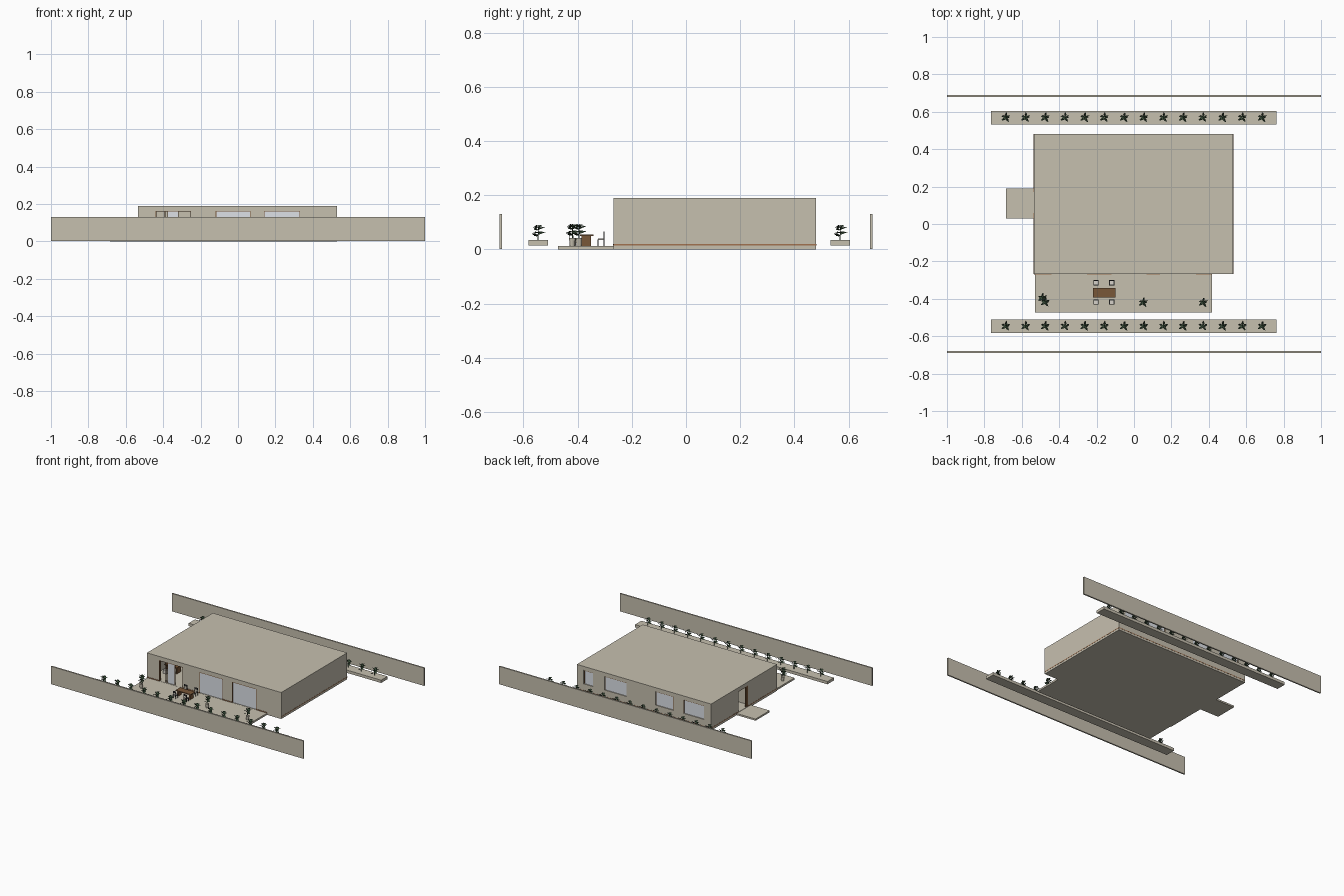
import bpy, bmesh, math, random
from mathutils import Matrix, Vector

cube = bpy.data.objects.get("Cube")
if cube:
    bpy.data.objects.remove(cube, do_unlink=True)


def material(name, r, g, b):
    m = bpy.data.materials.new(name)
    m.use_nodes = True
    m.diffuse_color = (r, g, b, 1)
    m.node_tree.nodes["Principled BSDF"].inputs["Base Color"].default_value = (r, g, b, 1)
    return m


STONE = material("warm_stone", 0.565, 0.525, 0.43)
SKIRT = material("skirting_wood", 0.36, 0.17, 0.08)
WOOD = material("brown_wood", 0.19, 0.095, 0.04)
GLASS = material("pale_glass", 0.75, 0.78, 0.83)
LEAF = material("dark_green", 0.035, 0.065, 0.035)
SEAT = material("pale_cushion", 0.68, 0.65, 0.59)
METAL = material("dark_metal", 0.04, 0.04, 0.04)


def add_mesh(name, bm, mat, loc=(0, 0, 0)):
    me = bpy.data.meshes.new(name)
    bm.to_mesh(me)
    bm.free()
    me.materials.append(mat)
    return place(name, me, loc)


def place(name, me, loc):
    ob = bpy.data.objects.new(name, me)
    ob.location = loc
    bpy.context.collection.objects.link(ob)
    return ob


def add_box(bm, x0, x1, y0, y1, z0, z1):
    mid = Vector((x0 + x1, y0 + y1, z0 + z1)) / 2
    size = Matrix.Diagonal((x1 - x0, y1 - y0, z1 - z0, 1))
    bmesh.ops.create_cube(bm, size=1, matrix=Matrix.Translation(mid) @ size)


def boxes(name, mat, *dims, loc=(0, 0, 0)):
    bm = bmesh.new()
    for d in dims:
        add_box(bm, *d)
    return add_mesh(name, bm, mat, loc)


def oriented(along_x, a, b, c, d, z0, z1):
    """Box with a..b along the wall and c..d across it."""
    return (a, b, c, d, z0, z1) if along_x else (c, d, a, b, z0, z1)


# House outline
X0, X1, Y0, Y1 = -0.535, 0.53, -0.267, 0.48
BASE, TOP, THICK = 0.014, 0.18, 0.016


def wall(name, along_x, start, end, c, d, openings):
    """Wall made of piers, lintels and sills around its openings."""
    parts, pos = [], start
    for a, b, z0, z1 in sorted(openings):
        parts.append(oriented(along_x, pos, a, c, d, BASE, TOP))
        parts.append(oriented(along_x, a, b, c, d, z1, TOP))
        if z0 > BASE:
            parts.append(oriented(along_x, a, b, c, d, BASE, z0))
        pos = b
    parts.append(oriented(along_x, pos, end, c, d, BASE, TOP))
    boxes(name, STONE, *parts)


def frame(name, along_x, opening, c, d, bar=0.004):
    a, b, z0, z1 = opening
    boxes(name, WOOD,
          oriented(along_x, a, a + bar, c, d, z0, z1),
          oriented(along_x, b - bar, b, c, d, z0, z1),
          oriented(along_x, a + bar, b - bar, c, d, z1 - bar, z1))


front_doorway = (-0.44, -0.25, BASE, 0.163)
front_windows = [(-0.12, 0.067, BASE, 0.163), (0.138, 0.332, BASE, 0.163)]
back_windows = [(-0.48, -0.315, 0.065, 0.163), (-0.235, -0.095, 0.065, 0.163),
                (0.135, 0.31, 0.065, 0.163), (0.40, 0.475, 0.065, 0.163)]
side_doorway = (0.06, 0.17, BASE, 0.163)

wall("front_wall", True, X0, X1, Y0, Y0 + THICK, [front_doorway] + front_windows)
wall("back_wall", True, X0, X1, Y1 - THICK, Y1, back_windows)
wall("entrance_wall", False, Y0 + THICK, Y1 - THICK, X0, X0 + THICK, [side_doorway])
wall("plain_side_wall", False, Y0 + THICK, Y1 - THICK, X1 - THICK, X1, [])
boxes("roof", STONE, (X0, X1, Y0, Y1, TOP, 0.19))
boxes("house_floor", STONE, (X0, X1, Y0, Y1, 0, BASE))

# Wooden skirting along the foot of the walls, broken at the openings
SKIRT_TOP = BASE + 0.005
boxes("front_skirting", SKIRT, *[(a, b, Y0 - 0.003, Y0, BASE, SKIRT_TOP)
      for a, b in ((X0, -0.44), (-0.25, -0.12), (0.067, 0.138), (0.332, 0.418))])
boxes("plain_side_skirting", SKIRT, (X1, X1 + 0.001, Y0, Y1, BASE, SKIRT_TOP))
boxes("entrance_skirting", SKIRT, (X0 - 0.001, X0, Y0, 0.06, BASE, SKIRT_TOP),
      (X0 - 0.001, X0, 0.17, Y1, BASE, SKIRT_TOP))
boxes("back_skirting", SKIRT, (X0, X1, Y1, Y1 + 0.001, BASE, SKIRT_TOP))

# Windows and door frames
for i, (a, b, z0, z1) in enumerate(front_windows):
    frame(f"front_window_frame_{i}", True, (a, b, z0, z1), Y0 + 0.001, Y0 + THICK)
    boxes(f"front_glass_{i}", GLASS, (a, b, Y0 + 0.005, Y0 + 0.009, z0, z1))
for i, (a, b, z0, z1) in enumerate(back_windows):
    frame(f"back_window_frame_{i}", True, (a, b, z0, z1), Y1 - THICK, Y1 - 0.003)
    boxes(f"back_glass_{i}", GLASS, (a, b, Y1 - 0.010, Y1 - 0.006, z0, z1))
frame("front_doorway_frame", True, front_doorway, Y0 + 0.001, Y0 + THICK)
frame("entrance_frame", False, side_doorway, X0 + 0.001, X0 + THICK)
boxes("entrance_side_panel", WOOD, (X0 + 0.004, X0 + 0.010, 0.064, 0.080, BASE, 0.159))

# Folded glass doors just inside the terrace opening
for i, x in enumerate((-0.39, -0.375, -0.32)):
    boxes(f"folding_door_post_{i}", WOOD, (x - 0.002, x + 0.002, Y0 + 0.006, Y0 + 0.012, BASE, 0.163))
boxes("folding_door_glass", GLASS, (-0.373, -0.322, Y0 + 0.008, Y0 + 0.010, BASE, 0.163))

# Rooms and simple furniture inside
boxes("room_partitions", STONE,
      (X0 + THICK, 0.10, 0.030, 0.040, BASE, TOP),
      (X0 + THICK, X1 - THICK, 0.20, 0.21, BASE, TOP),
      (0.10, 0.11, Y0 + THICK, 0.20, BASE, TOP))
boxes("indoor_table", WOOD, (-0.50, -0.40, -0.12, -0.06, 0.055, 0.062),
      (-0.495, -0.487, -0.115, -0.065, BASE, 0.055),
      (-0.413, -0.405, -0.115, -0.065, BASE, 0.055))
boxes("indoor_stools", SEAT, *[(x, x + 0.024, -0.155, -0.131, BASE, 0.04)
                               for x in (-0.485, -0.435)])

# Terrace and entrance step
boxes("terrace", STONE, (-0.53, 0.418, -0.472, Y0, 0, 0.013))
boxes("entrance_step", STONE, (-0.685, X0, 0.03, 0.19, 0, 0.012))

# Boundary walls and planting beds
for name, sign in (("front", -1), ("back", 1)):
    y = sign * 0.684
    boxes(f"{name}_boundary_wall", STONE, (-1, 1, y - 0.005, y + 0.005, 0.002, 0.13))
bed_rows = {"front": -0.546, "back": 0.569}
for name, y in bed_rows.items():
    boxes(f"{name}_planting_bed", STONE, (-0.765, 0.762, y - 0.036, y + 0.036, 0.015, 0.035))


def plant_mesh():
    """Stem with loose tiers of slim pointed leaves around five uneven directions."""
    random.seed(4)
    bm = bmesh.new()
    bmesh.ops.create_cone(bm, cap_ends=True, segments=5, radius1=0.002, radius2=0.001,
                          depth=0.055, matrix=Matrix.Translation((0, 0, 0.0275)))
    for heading in (15, 75, 150, 220, 305):
        for z in (0.018, 0.027, 0.036, 0.045, 0.052):
            spin = Matrix.Rotation(math.radians(heading + random.uniform(-14, 14)), 4, "Z")
            reach = random.uniform(0.020, 0.030) * (1 if z < 0.04 else 0.7)
            rise = random.uniform(-0.004, 0.014)
            shape = [(0, 0, z), (reach * 0.5, 0.005, z + rise * 0.8 + 0.003),
                     (reach, 0, z + rise), (reach * 0.5, -0.005, z + rise * 0.8 - 0.003)]
            bm.faces.new([bm.verts.new(spin @ Vector(p)) for p in shape])
    me = bpy.data.meshes.new("plant")
    bm.to_mesh(me)
    bm.free()
    me.materials.append(LEAF)
    return me


# Shrubs in the beds and potted plants on the terrace
PLANT = plant_mesh()
for name, y in bed_rows.items():
    for i in range(14):
        place(f"{name}_shrub_{i}", PLANT, (-0.685 + i * 0.1054, y, 0.035))
for i, (x, y) in enumerate([(-0.49, -0.395), (-0.475, -0.418), (0.05, -0.42), (0.37, -0.42)]):
    bm = bmesh.new()
    bmesh.ops.create_cone(bm, cap_ends=True, segments=12, radius1=0.009, radius2=0.012,
                          depth=0.028, matrix=Matrix.Translation((0, 0, 0.014)))
    add_mesh(f"plant_pot_{i}", bm, STONE, (x, y, 0.013))
    place(f"potted_plant_{i}", PLANT, (x, y, 0.038))

# Dining table
boxes("table_top", WOOD, (-0.22, -0.10, -0.392, -0.342, 0.049, 0.055))
boxes("table_legs", WOOD, (-0.212, -0.202, -0.386, -0.350, 0.013, 0.049),
      (-0.118, -0.108, -0.386, -0.350, 0.013, 0.049))

# Four chairs facing the table
for i, (x, y, turn) in enumerate([(x, y, t) for x in (-0.203, -0.119)
                                  for y, t in ((-0.314, 0), (-0.418, math.pi))]):
    legs = [(dx - 0.0015, dx + 0.0015, dy - 0.0015, dy + 0.0015, 0, 0.022)
            for dx in (-0.011, 0.011) for dy in (-0.011, 0.011)]
    posts = [(dx - 0.0015, dx + 0.0015, 0.0095, 0.0125, 0.022, 0.052) for dx in (-0.011, 0.011)]
    rail = (-0.0125, 0.0125, 0.0095, 0.0125, 0.040, 0.052)
    rim = (-0.0135, 0.0135, -0.0135, 0.0135, 0.022, 0.024)
    cushion = (-0.010, 0.010, -0.010, 0.009, 0.024, 0.027)
    for ob in (boxes(f"chair_frame_{i}", METAL, *legs, *posts, rail, rim, loc=(x, y, 0.013)),
               boxes(f"chair_cushion_{i}", SEAT, cushion, loc=(x, y, 0.013))):
        ob.rotation_euler.z = turn
